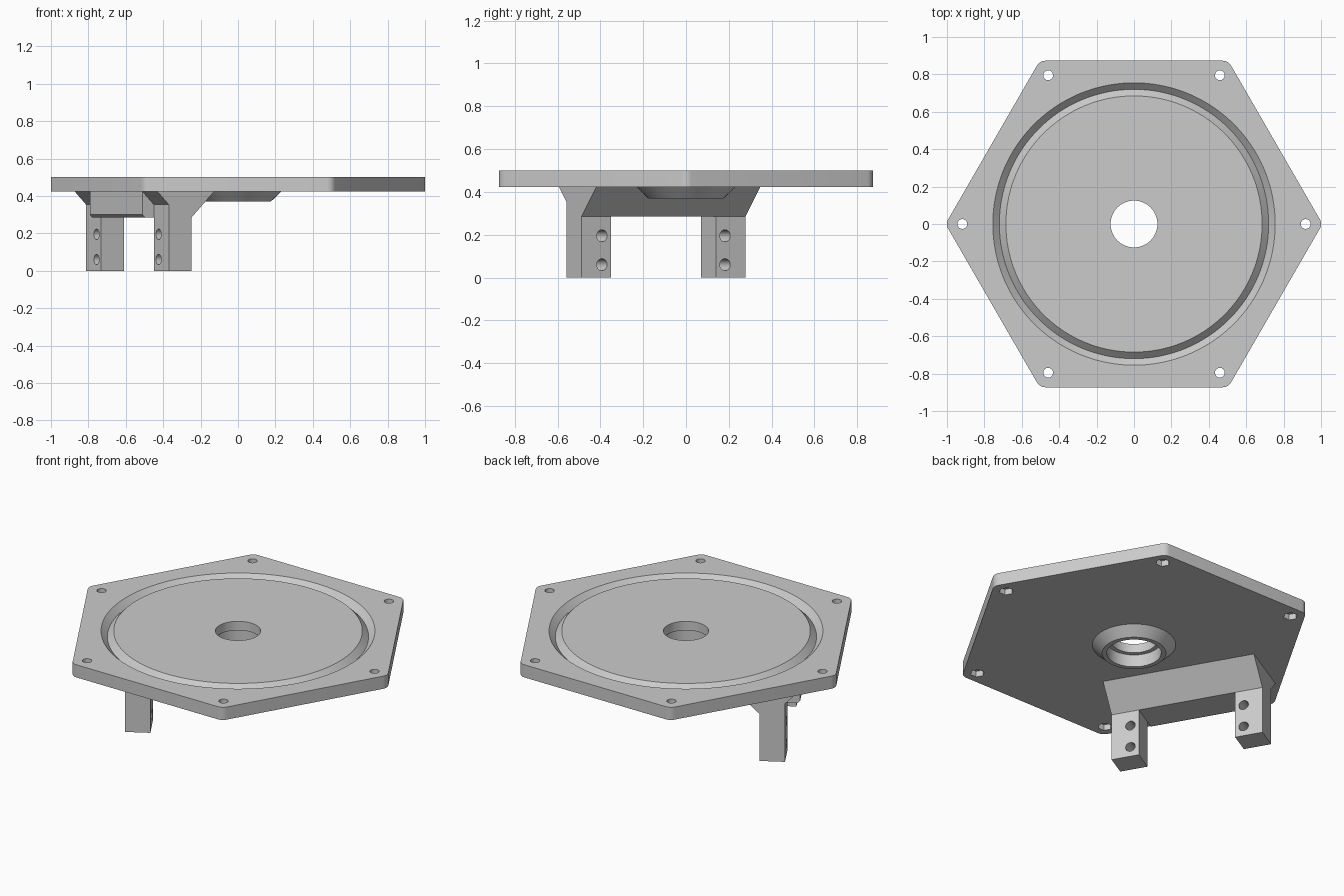
import bpy, bmesh, math
from mathutils import Matrix, Vector

if "Cube" in bpy.data.objects:
    bpy.data.objects.remove(bpy.data.objects["Cube"])

GREY = bpy.data.materials.new("light_grey")
GREY.diffuse_color = (0.6, 0.6, 0.6, 1)
GREY.use_nodes = True
GREY.node_tree.nodes["Principled BSDF"].inputs["Base Color"].default_value = GREY.diffuse_color


def finish(name, bm):
    bmesh.ops.recalc_face_normals(bm, faces=bm.faces)
    mesh = bpy.data.meshes.new(name)
    bm.to_mesh(mesh)
    bm.free()
    mesh.materials.append(GREY)
    ob = bpy.data.objects.new(name, mesh)
    bpy.context.collection.objects.link(ob)
    return ob


def prism(name, pts, lo, hi, place):
    """Extrude a closed 2D outline from lo to hi; place maps (a, b, h) to a point."""
    bm = bmesh.new()
    low = [bm.verts.new(place(a, b, lo)) for a, b in pts]
    top = [bm.verts.new(place(a, b, hi)) for a, b in pts]
    bm.faces.new(low)
    bm.faces.new(top)
    n = len(pts)
    for i in range(n):
        j = (i + 1) % n
        bm.faces.new((low[i], low[j], top[j], top[i]))
    return finish(name, bm)


def lathe(name, profile, steps=96):
    """Spin a closed (radius, z) profile into a ring."""
    bm = bmesh.new()
    rings = []
    for s in range(steps):
        a = 2 * math.pi * s / steps
        rings.append([bm.verts.new((r * math.cos(a), r * math.sin(a), z)) for r, z in profile])
    n = len(profile)
    for s in range(steps):
        p, q = rings[s], rings[(s + 1) % steps]
        for i in range(n):
            j = (i + 1) % n
            bm.faces.new((p[i], q[i], q[j], p[j]))
    return finish(name, bm)


def circle(r, n, cx=0, cy=0, turn=0):
    return [(cx + r * math.cos(turn + 2 * math.pi * i / n),
             cy + r * math.sin(turn + 2 * math.pi * i / n)) for i in range(n)]


def cut(target, cutter):
    cutter.hide_render = True
    mod = target.modifiers.new("cut", 'BOOLEAN')
    mod.operation = 'DIFFERENCE'
    mod.solver = 'EXACT'
    mod.object = cutter
    bpy.context.view_layer.update()
    ev = target.evaluated_get(bpy.context.evaluated_depsgraph_get())
    mesh = bpy.data.meshes.new_from_object(ev)
    target.modifiers.clear()
    target.data = mesh
    bpy.data.objects.remove(cutter)


upright = lambda a, b, h: Vector((a, b, h))
TOP, UNDER = 0.5, 0.423

# Hexagonal plate with rounded corners
outline = []
R, r = 1.008, 0.05
for k in range(6):
    mid = math.radians(60 * k)
    d = R - r / math.cos(math.radians(30))
    for s in range(7):
        a = mid + math.radians(-30 + 10 * s)
        outline.append((d * math.cos(mid) + r * math.cos(a), d * math.sin(mid) + r * math.sin(a)))
plate = prism("hex_plate", outline, UNDER, TOP, upright)

# V groove and stepped centre bore
cut(plate, lathe("groove_cutter", [(0.675, 0.51), (0.72, 0.465), (0.765, 0.51)], 128))
cut(plate, prism("bore_cutter", circle(0.125, 96), 0.3, 0.6, upright))
cut(plate, prism("counterbore_cutter", circle(0.15, 96), 0.3, 0.445, upright))

# Corner bolt holes with hexagonal nut pockets underneath
for k in range(6):
    a = math.radians(60 * k)
    x, y = 0.918 * math.cos(a), 0.918 * math.sin(a)
    cut(plate, prism("bolt_cutter", circle(0.026, 32, x, y), 0.3, 0.6, upright))
    cut(plate, prism("nut_cutter", circle(0.04, 6, x, y, a), 0.3, 0.458, upright))

# Tapered boss under the bore
boss = lathe("centre_boss", [(0.15, UNDER), (0.15, 0.37), (0.176, 0.37), (0.23, UNDER)])

# Bracket in its own frame: u along the hexagon side, v towards the centre
frame = Matrix.Translation((-0.53, -0.14, 0)) @ Matrix.Rotation(math.radians(-60), 4, 'Z')
along_u = lambda v, z, u: frame @ Vector((u, v, z))
along_v = lambda u, z, v: frame @ Vector((u, v, z))

bar = prism("bracket_bar", [(-0.125, 0.285), (0.07, 0.285), (0.208, UNDER), (-0.14, UNDER),
                            (-0.14, 0.30)], -0.2825, 0.2825, along_u)

# Two legs with flared tops and two cross holes each
parts = [plate, boss, bar]
for side, name in ((-1, "left_leg"), (1, "right_leg")):
    u = 0.3625 * side
    leg = prism(name, [(-0.07, 0), (0.07, 0), (0.07, 0.285), (0.208, UNDER), (-0.14, UNDER),
                       (-0.07, 0.353)], u - 0.08, u + 0.08, along_u)
    for z in (0.06, 0.195):
        cut(leg, prism("leg_hole_cutter", circle(0.028, 32, 0.332 * side, z), -0.3, 0.3, along_v))
    parts.append(leg)

# Smooth the round surfaces, keep edges sharp
bpy.ops.object.select_all(action='DESELECT')
for ob in parts:
    ob.select_set(True)
bpy.context.view_layer.objects.active = plate
bpy.ops.object.shade_smooth_by_angle(angle=math.radians(25))
